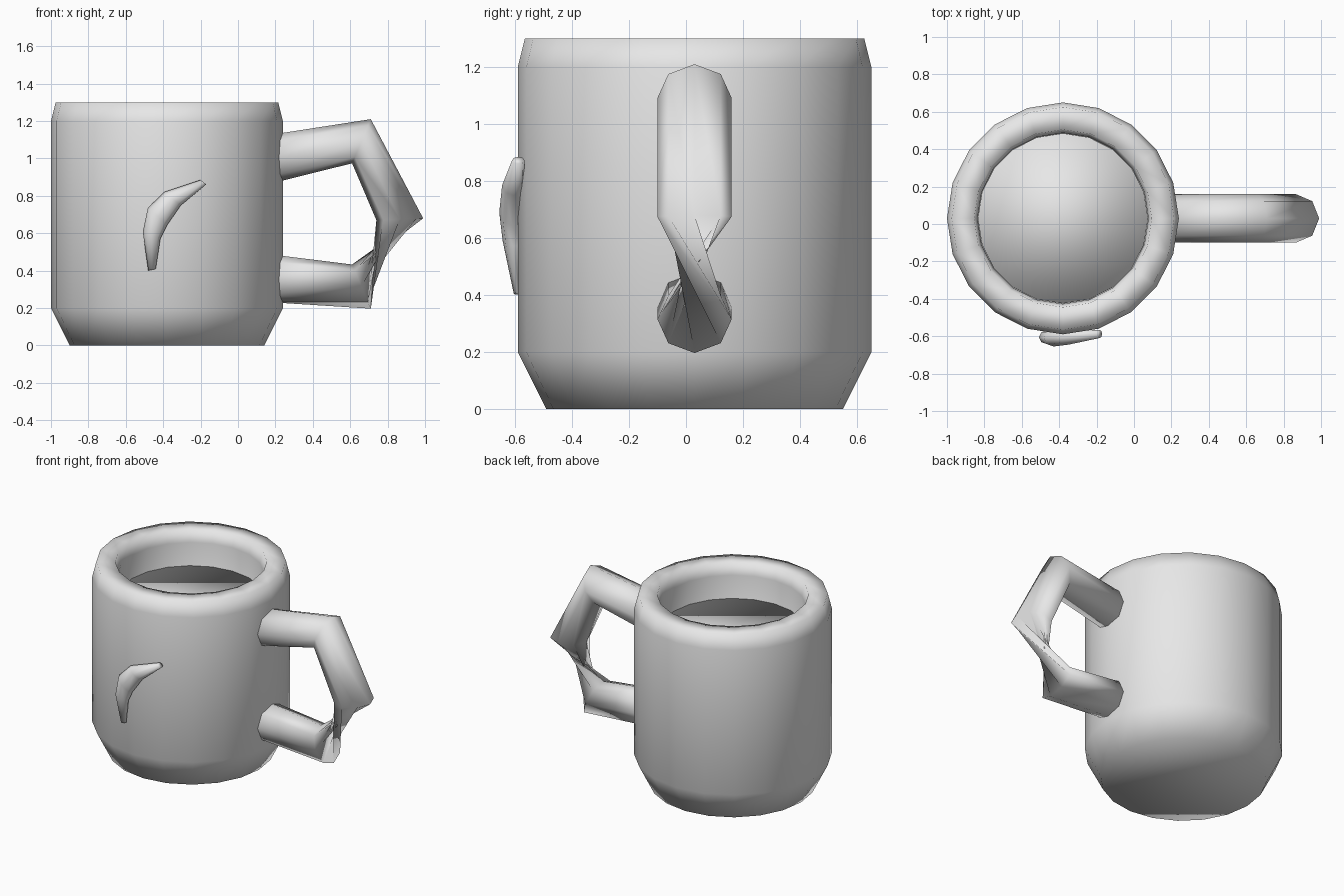
import bpy
from math import sin, cos, pi
from mathutils import Vector

cube = bpy.data.objects.get("Cube")
if cube:
    bpy.data.objects.remove(cube, do_unlink=True)

grey = bpy.data.materials.new("light_grey")
grey.use_nodes = True
colour = (0.8, 0.8, 0.8, 1)
grey.diffuse_color = colour
grey.node_tree.nodes["Principled BSDF"].inputs["Base Color"].default_value = colour

AXIS = Vector((-0.38, 0.03, 0))
X, Y, Z = Vector((1, 0, 0)), Vector((0, 1, 0)), Vector((0, 0, 1))


def ring(centre, u, v, sides, turn=0.0):
    """Ellipse of points around a centre with half axes u and v."""
    angles = [2 * pi * i / sides + turn for i in range(sides)]
    return [Vector(centre) + u * cos(a) + v * sin(a) for a in angles]


def loft(name, rings):
    """Smooth skin through equal rings, capped at both ends."""
    n = len(rings[0])
    verts = [p for r in rings for p in r]
    faces = [(k * n + i, k * n + (i + 1) % n, (k + 1) * n + (i + 1) % n, (k + 1) * n + i)
             for k in range(len(rings) - 1) for i in range(n)]
    faces.append(tuple(reversed(range(n))))
    faces.append(tuple(range(len(verts) - n, len(verts))))
    mesh = bpy.data.meshes.new(name)
    mesh.from_pydata(verts, [], faces)
    mesh.materials.append(grey)
    mesh.shade_smooth()
    obj = bpy.data.objects.new(name, mesh)
    bpy.context.collection.objects.link(obj)
    return obj


def lathe(name, profile, sides=20):
    return loft(name, [ring(AXIS + Z * z, X * r, Y * r, sides) for r, z in profile])


# Cup wall with chamfered foot and thick rim
lathe("mug_body", [(0.52, 0), (0.62, 0.2), (0.62, 1.2), (0.595, 1.3),
                   (0.475, 1.3), (0.457, 1.22), (0.457, 0.15)])

# Drink surface
lathe("drink", [(0.455, 0.2), (0.455, 1.06)])

# Handle: centre x and z, outward half axis in x and z, twist of the ring
sections = [
    (0.14, 0.99, -0.02, 0.128, 0),
    (0.66, 1.092, 0.05, 0.118, 0),
    (0.865, 0.675, 0.125, 0.005, 0),
    (0.66, 0.315, 0.05, -0.118, pi),
    (0.14, 0.362, -0.01, -0.128, pi),
]
loft("handle", [ring((x, AXIS.y, z), Vector((ux, 0, uz)), Y * 0.13, 8, turn)
                for x, z, ux, uz, turn in sections])

# Raised crescent on the front: centre, half width in x and z, half depth
crescent = [
    ((-0.46, -0.592, 0.405), (-0.02, -0.004), 0.012),
    ((-0.462, -0.605, 0.59), (-0.047, 0.018), 0.038),
    ((-0.43, -0.61, 0.69), (-0.052, 0.045), 0.045),
    ((-0.35, -0.605, 0.785), (-0.045, 0.035), 0.04),
    ((-0.185, -0.588, 0.873), (-0.015, 0.012), 0.022),
]
loft("front_crescent", [ring(c, Vector((w[0], 0, w[1])), Y * d, 8)
                        for c, w, d in crescent])
